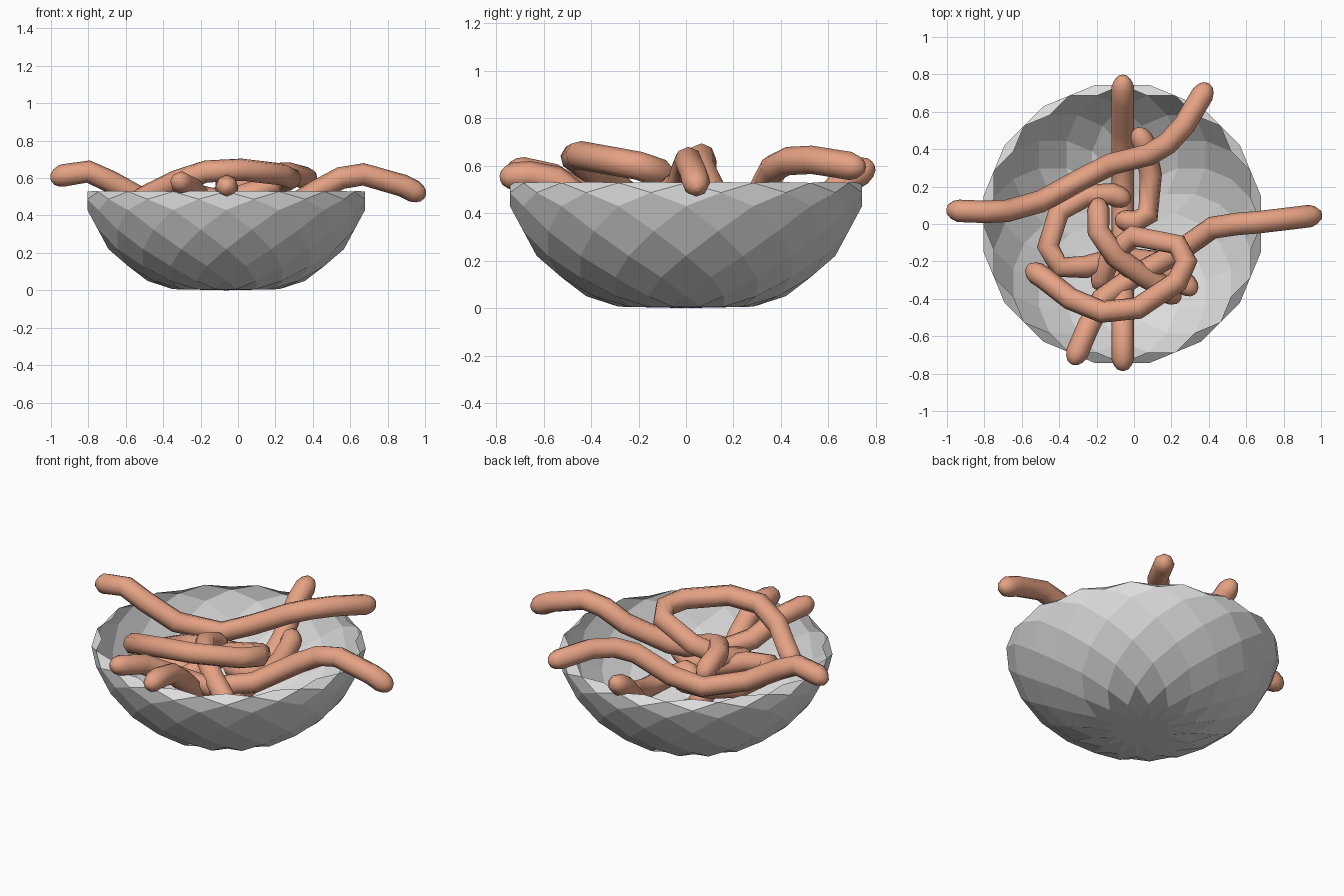
import bpy, bmesh, math
from mathutils import Vector

if "Cube" in bpy.data.objects:
    bpy.data.objects.remove(bpy.data.objects["Cube"])


def material(name, rgb):
    m = bpy.data.materials.new(name)
    m.diffuse_color = (*rgb, 1)
    m.use_nodes = True
    m.node_tree.nodes["Principled BSDF"].inputs["Base Color"].default_value = m.diffuse_color
    return m


grey = material("bowl_grey", (0.72, 0.72, 0.72))
tan = material("noodle_tan", (0.78, 0.36, 0.23))

# bowl: diamond-faceted dome, radii follow a sine, alternate rings staggered
N, R = 16, 0.757
heights = [0.004, 0.004, 0.006, 0.05, 0.13, 0.22, 0.325, 0.43, 0.487, 0.528, 0.532]
bm = bmesh.new()
centre = bm.verts.new((-0.063, 0, 0))
rings = [[centre] * N]
for k in range(1, 11):
    r = R * math.sin(k * math.pi / N)
    off = 0 if k % 2 else 0.5
    rings.append([bm.verts.new((-0.063 + r * math.cos((j + off) * 2 * math.pi / N),
                                r * math.sin((j + off) * 2 * math.pi / N),
                                heights[k])) for j in range(N)])
for k in range(9):
    for j in range(N):
        # diamond: bottom tip, right, top tip, left
        a, b = (j - 1, j) if k % 2 else (j, j + 1)
        va, vb = rings[k + 1][a % N], rings[k + 1][b % N]
        bm.faces.new((rings[k][j], va, rings[k + 2][j], vb))
bmesh.ops.recalc_face_normals(bm, faces=bm.faces)
# make sure the shell faces outward
bm.normal_update()
if centre.link_faces[0].normal.z > 0:
    bmesh.ops.reverse_faces(bm, faces=bm.faces)
me = bpy.data.meshes.new("bowl")
bm.to_mesh(me)
bm.free()
me.materials.append(grey)
bpy.context.collection.objects.link(bpy.data.objects.new("bowl", me))


# noodles: round tubes along a path with rounded ends
def noodle(name, pts, radius=0.06):
    p = [Vector(q) for q in pts]

    def end(tip, inner):
        d = (inner - tip).normalized()
        return [(tip, 0.15), (tip + d * 0.008, 0.5), (tip + d * 0.03, 0.8), (tip + d * 0.065, 1.0)]

    path = end(p[0], p[1]) + [(q, 1.0) for q in p[1:-1]] + end(p[-1], p[-2])[::-1]
    cu = bpy.data.curves.new(name, 'CURVE')
    cu.dimensions = '3D'
    cu.bevel_depth = radius
    cu.bevel_resolution = 2
    cu.use_fill_caps = True
    sp = cu.splines.new('POLY')
    sp.points.add(len(path) - 1)
    for s, (q, r) in zip(sp.points, path):
        s.co = (*q, 1)
        s.radius = r
    sp.use_smooth = True
    cu.materials.append(tan)
    bpy.context.collection.objects.link(bpy.data.objects.new(name, cu))


noodle("noodle_front_to_back", [
    (-.06, .79, .61), (-.06, .66, .53), (-.06, .5, .34), (-.06, .3, .2), (-.06, 0, .16),
    (-.06, -.25, .26), (-.06, -.42, .44), (-.06, -.55, .54), (-.06, -.66, .56), (-.06, -.785, .55)])
noodle("noodle_back", [
    (-1, .08, .59), (-.93, .07, .615), (-.8, .065, .635), (-.68, .07, .58), (-.5, .12, .48),
    (-.28, .24, .43), (-.12, .32, .49), (.08, .37, .59), (.18, .43, .62), (.27, .53, .625), (.4, .75, .59)])
noodle("noodle_right", [
    (1.0, .05, .5), (.88, .035, .56), (.67, .01, .62), (.55, 0, .6), (.42, -.02, .53),
    (.22, -.16, .41), (0, -.28, .37), (-.17, -.4, .45), (-.25, -.56, .55), (-.33, -.75, .59)])
noodle("noodle_top_loop", [
    (-.57, -.23, .46), (-.48, -.29, .51), (-.34, -.4, .58), (-.17, -.47, .635), (.02, -.45, .645),
    (.23, -.31, .62), (.28, -.2, .6), (.23, -.11, .57), (0, -.065, .5), (-.12, -.16, .42), (-.2, -.35, .36)])
noodle("noodle_middle", [
    (-.19, .13, .41), (-.19, .06, .46), (-.19, -.04, .5), (-.1, -.17, .48), (.02, -.26, .42),
    (.13, -.32, .36), (.24, -.41, .29)])
noodle("noodle_left_loop", [
    (-.02, .12, .38), (-.12, .16, .38), (-.26, .15, .38), (-.4, .07, .39), (-.46, -.12, .42),
    (-.4, -.23, .42), (-.26, -.23, .4), (-.08, -.18, .34), (.1, -.2, .3), (.23, -.28, .31), (.33, -.37, .34)])
noodle("noodle_inner", [
    (.01, .51, .41), (.06, .42, .38), (.09, .26, .33), (.075, .05, .33), (.0, .01, .37), (-.1, .03, .35)])
